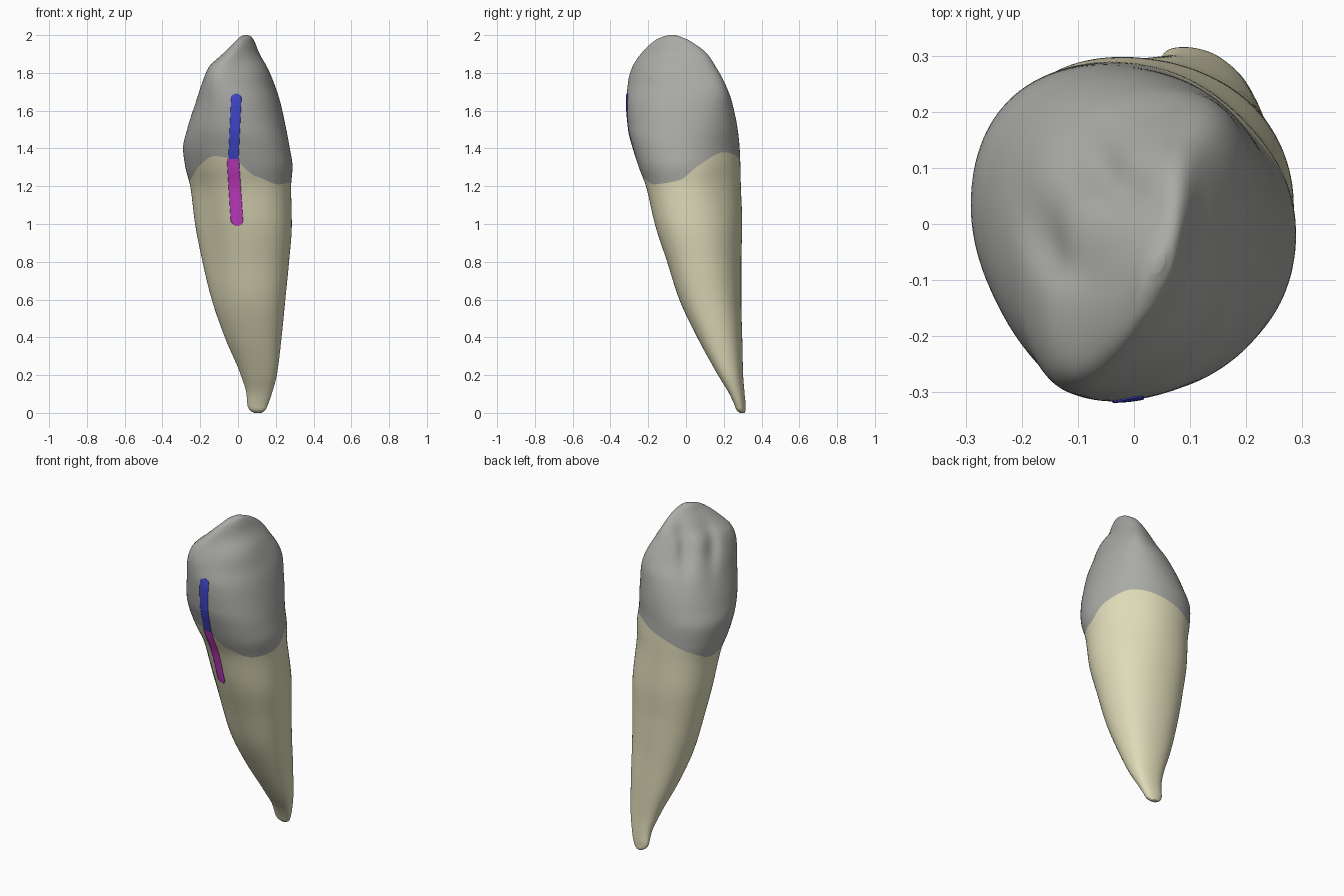
import bpy, math

if "Cube" in bpy.data.objects:
    bpy.data.objects.remove(bpy.data.objects["Cube"])

def material(name, col):
    m = bpy.data.materials.new(name)
    m.diffuse_color = (*col, 1)
    m.use_nodes = True
    m.node_tree.nodes["Principled BSDF"].inputs["Base Color"].default_value = m.diffuse_color
    return m

ENAMEL = material("enamel grey", (0.40, 0.40, 0.38))
ROOT = material("root cream", (0.73, 0.70, 0.48))
BLUE = material("stripe blue", (0.055, 0.065, 0.62))
MAGENTA = material("stripe magenta", (0.62, 0.05, 0.62))

# Sections: z, x min, x max, y min, y max, skew in degrees
SECTIONS = [
    (0.00, .085, .125, .285, .312, -10), (0.015, .062, .145, .268, .315, -14), (0.04, .05, .157, .258, .315, -14),
    (0.10, .045, .178, .23, .31, -14), (0.20, .015, .205, .17, .302, -12), (0.40, -.07, .23, .06, .297, -9),
    (0.60, -.14, .25, -.035, .292, -8), (0.80, -.19, .27, -.10, .292, -8), (1.00, -.23, .285, -.165, .297, -8),
    (1.20, -.255, .282, -.212, .29, -7), (1.30, -.28, .29, -.25, .288, -6), (1.40, -.292, .275, -.28, .284, -5),
    (1.50, -.27, .256, -.305, .274, 0), (1.65, -.222, .222, -.316, .24, 8), (1.75, -.189, .187, -.302, .192, 18),
    (1.83, -.155, .15, -.277, .15, 25), (1.90, -.082, .113, -.235, .108, 32), (1.97, -.01, .085, -.165, .02, 34),
    (1.99, .01, .072, -.125, -.025, 32), (2.00, .03, .055, -.09, -.055, 30)]
# Local swellings and flats: angle, angular width, z, z width, amount
SHAPING = [
    (225, 30, 0.95, .40, -.13),   # flat front left side of the root
    (45, 28, 1.25, .20, -.06),    # waist at the back right of the neck
    (45, 28, 0.35, .35, .05),     # full back right side of the lower root
    (45, 25, 1.74, .12, .08),     # back right shoulder of the crown
    (225, 25, 1.80, .09, .04),    # front left shoulder of the crown
    (315, 32, 1.84, .09, .14),    # bulging outer face
]
# Height of the neck line around the tooth: angle in degrees, z
NECK = [(-70, 1.25), (-45, 1.21), (-10, 1.23), (20, 1.32), (50, 1.38), (90, 1.34), (135, 1.26),
        (170, 1.21), (200, 1.25), (225, 1.32), (245, 1.36), (265, 1.34), (290, 1.25)]

def spline(table, x):
    """Smooth interpolation of table rows by their first column."""
    n = len(table)
    x = min(max(x, table[0][0]), table[-1][0])
    i = next(k for k in range(n - 1) if x <= table[k + 1][0])
    p, q = table[i], table[i + 1]
    h = q[0] - p[0]
    f = (x - p[0]) / h
    out = []
    for c in range(1, len(p)):
        def slope(k):
            if k == 0 or k == n - 1:
                return (q[c] - p[c]) / h
            a, b, d = table[k - 1], table[k], table[k + 1]
            s0, s1 = (b[c] - a[c]) / (b[0] - a[0]), (d[c] - b[c]) / (d[0] - b[0])
            return 2 * s0 * s1 / (s0 + s1) if s0 * s1 > 0 else 0
        out.append((2*f**3 - 3*f*f + 1) * p[c] + (f**3 - 2*f*f + f) * h * slope(i)
                   + (3*f*f - 2*f**3) * q[c] + (f**3 - f*f) * h * slope(i + 1))
    return out

def bump(x, centre, width):
    return math.exp(-((x - centre) / width) ** 2)

def surface(t, z):
    """Point of the tooth surface at ellipse angle t and height z."""
    x0, x1, y0, y1, skew = spline(SECTIONS, z)
    cx, cy, hx, hy = (x0 + x1) / 2, (y0 + y1) / 2, (x1 - x0) / 2, (y1 - y0) / 2
    dx, dy = hx * math.cos(t), hy * math.sin(t + math.radians(skew))
    u, v = (dx + dy) * .7071, (dy - dx) * .7071
    # two soft grooves on the inner (back left) face of the crown
    if v > 0:
        g = .028 * (bump(u, -.09, .045) + bump(u, .07, .045)) * bump(z, 1.81, .13) * min(1, v / .1)
        dx, dy = dx + g * .7071, dy - g * .7071
    # slightly squared section with local shaping
    s, deg = math.sin(2 * t), math.degrees(t) % 360
    k = 1 + (.035 if s < 0 else .02) * s * s
    for a, aw, zc, zw, amount in SHAPING:
        k += amount * bump((deg - a + 180) % 360 - 180, 0, aw) * bump(z, zc, zw)
    return (cx + dx * k, cy + dy * k, z)

def neck(t):
    d = (math.degrees(t) + 70) % 360 - 70
    return spline(NECK + [(290.001, 1.25)], d)[0]

def add_object(name, verts, faces, mat):
    me = bpy.data.meshes.new(name)
    me.from_pydata(verts, [], faces)
    me.materials.append(mat)
    me.shade_smooth()
    ob = bpy.data.objects.new(name, me)
    bpy.context.collection.objects.link(ob)
    return ob

N = 128

def shell(name, mat, rows, height, upward):
    """Closed-ended loft; height(t, f) gives z for each row fraction f."""
    verts = [surface(2 * math.pi * i / N, height(2 * math.pi * i / N, r / rows))
             for r in range(rows + 1) for i in range(N)]
    faces = [(r*N + i, r*N + (i+1) % N, (r+1)*N + (i+1) % N, (r+1)*N + i)
             for r in range(rows) for i in range(N)]
    ring = list(range(rows * N, rows * N + N)) if upward else list(range(N))[::-1]
    centre = [sum(verts[k][a] for k in ring) / N for a in range(3)]
    verts.append(centre)
    faces += [(ring[i], ring[(i + 1) % N], len(verts) - 1) for i in range(N)]
    return add_object(name, verts, faces, mat)

# Root: apex up to the neck line
shell("root", ROOT, 70, lambda t, f: neck(t) * (1 - math.cos(math.pi * f / 2)) ** .8, False)
# Crown: neck line up to the cusp
shell("crown", ENAMEL, 70, lambda t, f: neck(t) + (2 - neck(t)) * math.sin(math.pi * f / 2), True)

def front_point(x, z):
    """Front surface point at a given x and z."""
    lo, hi = math.radians(-150), math.radians(-30)
    for _ in range(24):
        mid = (lo + hi) / 2
        lo, hi = (mid, hi) if surface(mid, z)[0] < x else (lo, mid)
    return surface(lo, z)

def stripe(name, mat, z0, z1, xa, xb, half, caps):
    """Thin round-ended plate lying on the front face."""
    rows, cols, verts = 48, 8, []
    for r in range(rows + 1):
        f = (1 - math.cos(math.pi * r / rows)) / 2
        z = z0 + (z1 - z0) * f
        w = half
        for end, on in zip((z - z0, z1 - z), caps):
            if on and end < half:
                w = max(.002, math.sqrt(max(0, half**2 - (half - end)**2)))
        for c in range(cols + 1):
            x, y, zz = front_point(xa + (xb - xa) * f + w * (2 * c / cols - 1), z)
            verts.append((x, y - .001, zz))
    k = cols + 1
    faces = [(r*k + c, r*k + c + 1, (r+1)*k + c + 1, (r+1)*k + c) for r in range(rows) for c in range(cols)]
    ob = add_object(name, verts, faces, mat)
    mod = ob.modifiers.new("thickness", 'SOLIDIFY')
    mod.thickness, mod.offset = .003, 0

# Painted stripes on the front
stripe("crown_stripe", BLUE, 1.345, 1.69, -.024, -.008, .027, (False, True))
stripe("root_stripe", MAGENTA, .99, 1.345, -.004, -.027, .032, (True, False))
